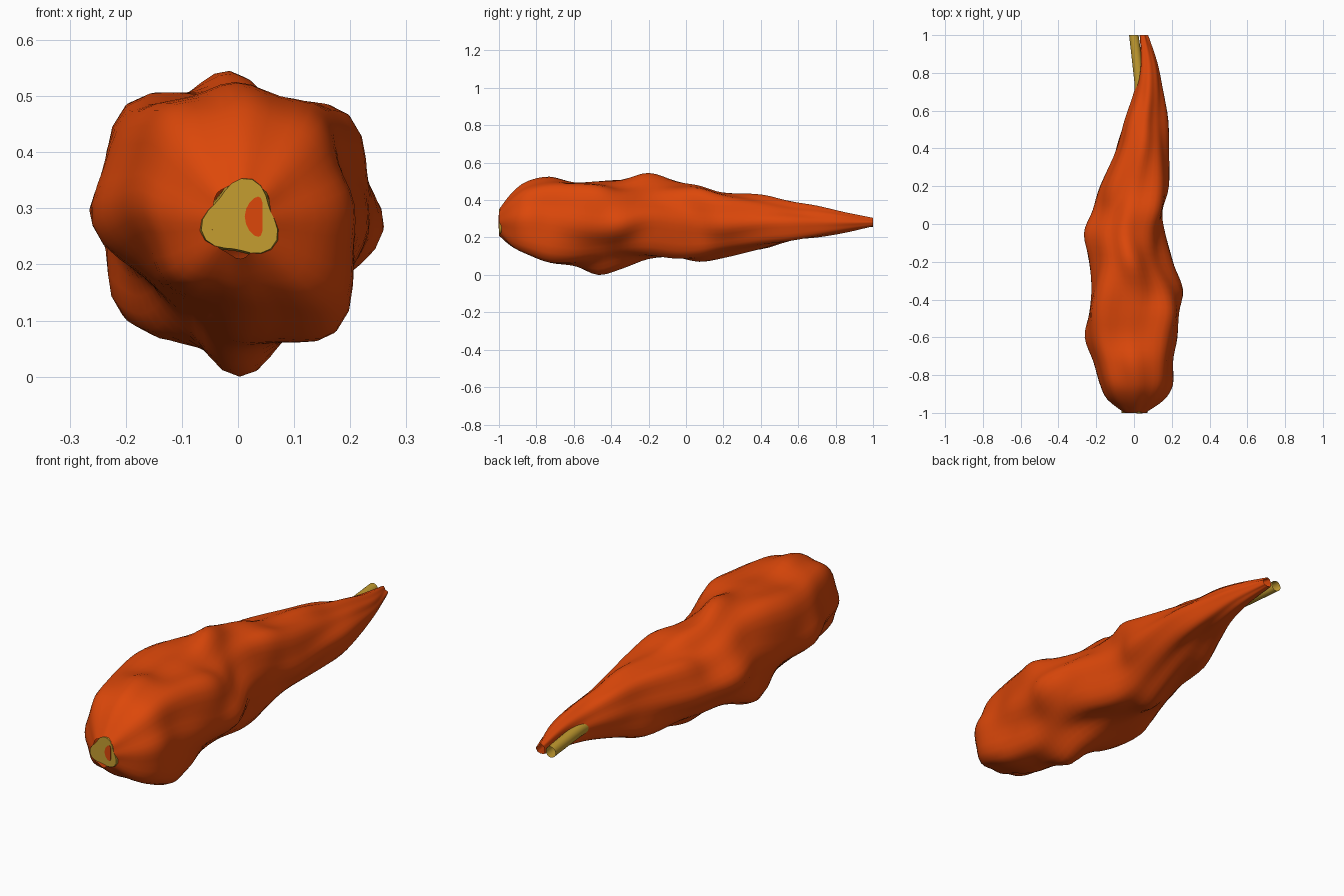
import bpy, bmesh, math

if "Cube" in bpy.data.objects:
    bpy.data.objects.remove(bpy.data.objects["Cube"])

Z0 = 0.28  # height of the long axis


def material(name, rgb):
    m = bpy.data.materials.new(name)
    m.diffuse_color = (*rgb, 1)
    m.use_nodes = True
    m.node_tree.nodes["Principled BSDF"].inputs["Base Color"].default_value = m.diffuse_color
    return m


ORANGE = material("orange skin", (0.72, 0.064, 0.003))
YELLOW = material("yellow core", (0.56, 0.34, 0.03))


def spline(a, b, c, d, t):
    """Catmull-Rom value between b and c."""
    return b + 0.5 * t * (c - a + t * (2 * a - 5 * b + 4 * c - d + t * (3 * (b - c) + d - a)))


def loft(name, rings, mat, cap_first=False):
    """Skin a list of closed rings running front to back."""
    bm = bmesh.new()
    loops = [[bm.verts.new(p) for p in ring] for ring in rings]
    n = len(loops[0])
    for a, b in zip(loops, loops[1:]):
        for i in range(n):
            j = (i + 1) % n
            bm.faces.new((a[i], a[j], b[j], b[i]))
    if cap_first:
        bm.faces.new(loops[0][::-1])
    bmesh.ops.recalc_face_normals(bm, faces=bm.faces)
    mesh = bpy.data.meshes.new(name)
    bm.to_mesh(mesh)
    bm.free()
    mesh.materials.append(mat)
    obj = bpy.data.objects.new(name, mesh)
    bpy.context.collection.objects.link(obj)
    bpy.ops.object.select_all(action='DESELECT')
    bpy.context.view_layer.objects.active = obj
    obj.select_set(True)
    bpy.ops.object.shade_smooth_by_angle(angle=math.radians(50))
    return obj


# Lumpy root: reach from the axis in eight directions, at stations along y
ANGLES = [0, 47, 90, 131, 180, 227, 270, 310]
DENT = 0.065  # depth of the grooves between the eight lobes
STATIONS = [
    (-1.00, .06, .07, .07, .06, .05, .06, .07, .06),
    (-0.93, .16, .16, .16, .165, .14, .14, .13, .17),
    (-0.85, .205, .22, .22, .225, .18, .165, .165, .23),
    (-0.73, .205, .245, .245, .25, .215, .175, .21, .265),
    (-0.60, .23, .26, .215, .27, .26, .185, .23, .25),
    (-0.47, .235, .27, .22, .285, .23, .20, .28, .215),
    (-0.35, .26, .23, .225, .275, .225, .25, .25, .205),
    (-0.20, .205, .185, .265, .24, .235, .265, .195, .22),
    (-0.05, .165, .187, .22, .222, .265, .215, .185, .215),
    (0.07, .15, .21, .195, .18, .22, .19, .21, .195),
    (0.20, .185, .195, .16, .175, .18, .168, .19, .175),
    (0.40, .185, .16, .15, .12, .09, .15, .14, .175),
    (0.55, .18, .135, .115, .085, .05, .09, .095, .17),
    (0.70, .155, .125, .09, .03, .0, .035, .08, .14),
    (0.85, .125, .10, .055, .005, -.035, .005, .055, .10),
    (1.00, .075, .05, .025, -.01, -.03, -.01, .02, .055),
]


def root_ring(row, steps=6):
    y, s = row[0], row[1:]
    cx, cz = (s[0] - s[4]) / 2, (s[2] - s[6]) / 2
    rad = [v - cx * math.cos(math.radians(a)) - cz * math.sin(math.radians(a))
           for v, a in zip(s, ANGLES)]
    ring = []
    for k in range(8):
        a0, a1 = ANGLES[k], (ANGLES + [360])[k + 1]
        for i in range(steps):
            t = i / steps
            a = math.radians(a0 + (a1 - a0) * t)
            r = spline(rad[k - 1], rad[k], rad[(k + 1) % 8], rad[(k + 2) % 8], t)
            r *= 1 - DENT * math.sin(math.pi * t) ** 2
            ring.append((cx + r * math.cos(a), y, Z0 + cz + r * math.sin(a)))
    return ring


rows = []
last = len(STATIONS) - 1
for k in range(last):
    quad = [STATIONS[min(max(k + o, 0), last)] for o in (-1, 0, 1, 2)]
    for i in range(4):
        rows.append([spline(*vals, i / 4) for vals in zip(*quad)])
rows.append(STATIONS[-1])
loft("root_body", [root_ring(r) for r in rows], ORANGE)

# Core: lobed plug at the front, thin tube leaving the bent tip at the back
CORE = [(-1.0, .006, .064, .16), (-0.97, .006, .068, .16), (-0.8, 0, .06, .1),
        (0.0, 0, .05, 0), (0.5, .03, .035, 0), (0.65, .037, .03, 0),
        (0.75, .03, .028, 0), (0.85, .018, .027, 0), (0.93, .008, .026, 0),
        (1.0, -.001, .025, 0)]
core_rings = []
for y, cx, r, lobe in CORE:
    ring = []
    for i in range(24):
        a = math.tau * i / 24
        rr = r * (1 + lobe * math.cos(3 * (a - math.radians(80))))
        ring.append((cx + rr * math.cos(a), y, Z0 + rr * math.sin(a)))
    core_rings.append(ring)
loft("inner_core", core_rings, YELLOW, cap_first=True)

# Thin sliver of skin crossing the front of the core
sliver = []
for y in (-1.0, -0.995):
    sliver.append([(0.028 + 0.016 * math.cos(a) + 0.25 * dz * dz / 0.04, y, 0.285 + dz)
                   for a, dz in ((math.tau * i / 16, 0.036 * math.sin(math.tau * i / 16))
                                 for i in range(16))])
sliver[0] = [(x, -1.002, z) for x, y, z in sliver[0]]
loft("skin_sliver", sliver, ORANGE, cap_first=True)
